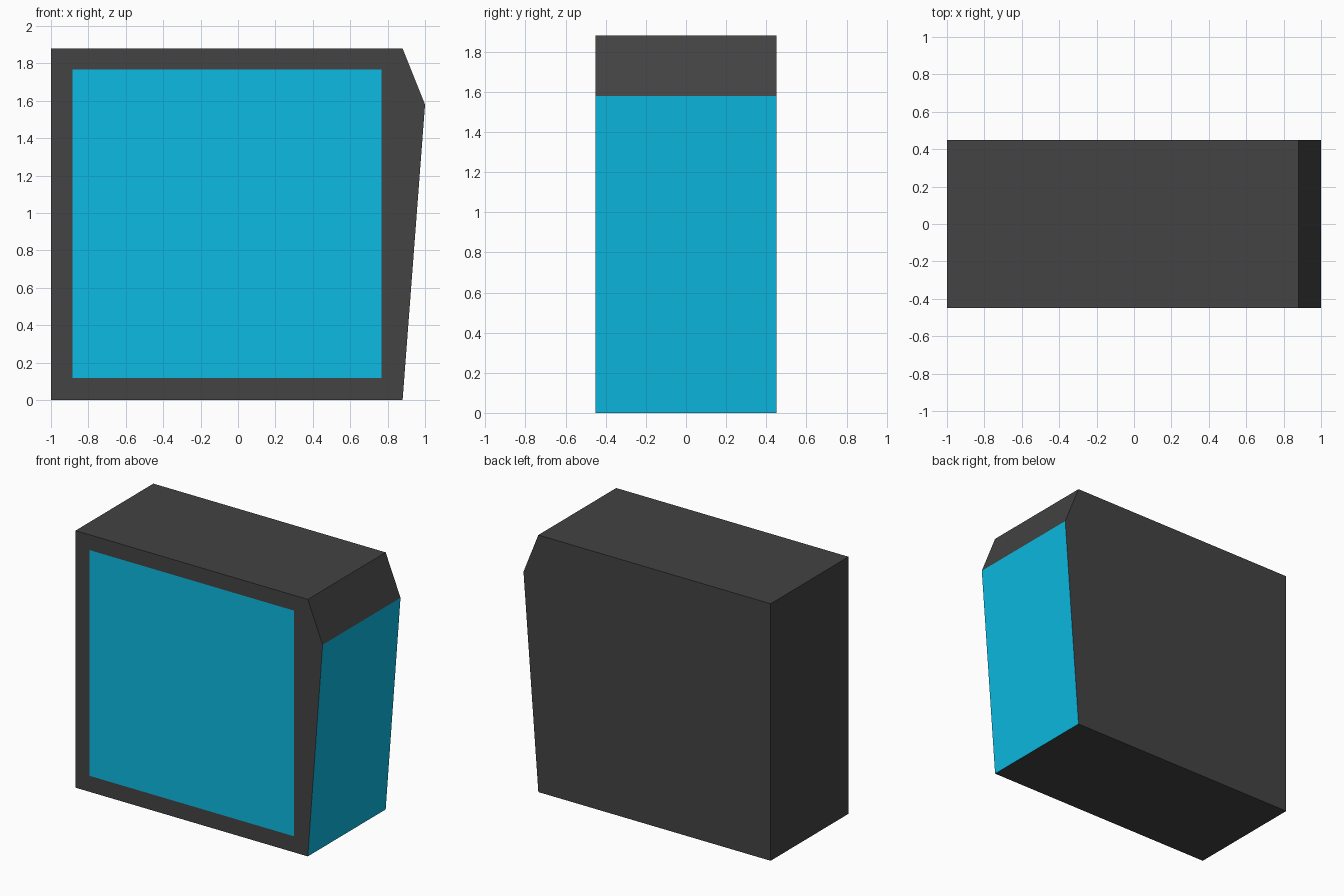
import bpy, bmesh

if "Cube" in bpy.data.objects:
    bpy.data.objects.remove(bpy.data.objects["Cube"])

HALF_DEPTH = 0.45
OUTLINE = [(-1, 0), (0.88, 0), (1, 1.58), (0.88, 1.88), (-1, 1.88)]
SCREEN = [(-0.885, 0.117), (0.768, 0.117), (0.768, 1.768), (-0.885, 1.768)]


def material(name, color):
    mat = bpy.data.materials.new(name)
    mat.diffuse_color = (*color, 1)
    mat.use_nodes = True
    mat.node_tree.nodes["Principled BSDF"].inputs["Base Color"].default_value = mat.diffuse_color
    return mat


bm = bmesh.new()


def ring(points, y):
    return [bm.verts.new((x, y, z)) for x, z in points]


def face(verts, slot=0):
    bm.faces.new(verts).material_index = slot


front = ring(OUTLINE, -HALF_DEPTH)
back = ring(OUTLINE, HALF_DEPTH)
inner = ring(SCREEN, -HALF_DEPTH)

# Casing sides (the tall slanted side is blue) and back
for i in range(5):
    j = (i + 1) % 5
    face([front[i], back[i], back[j], front[j]], 1 if i == 1 else 0)
face(back[::-1])

# Flush front bezel around the screen
a, b, c, d, e = front
p, q, r, s = inner
face([a, b, q, p])
face([b, c, q])
face([c, r, q])
face([c, d, r])
face([d, e, s, r])
face([e, a, p, s])

# Front screen
face(inner, 1)

bmesh.ops.recalc_face_normals(bm, faces=bm.faces[:])
mesh = bpy.data.meshes.new("screen_casing")
bm.to_mesh(mesh)
bm.free()
mesh.materials.append(material("dark_grey", (0.056, 0.056, 0.056)))
mesh.materials.append(material("bright_blue", (0.004, 0.49, 0.76)))
casing = bpy.data.objects.new("screen_casing", mesh)
bpy.context.collection.objects.link(casing)
